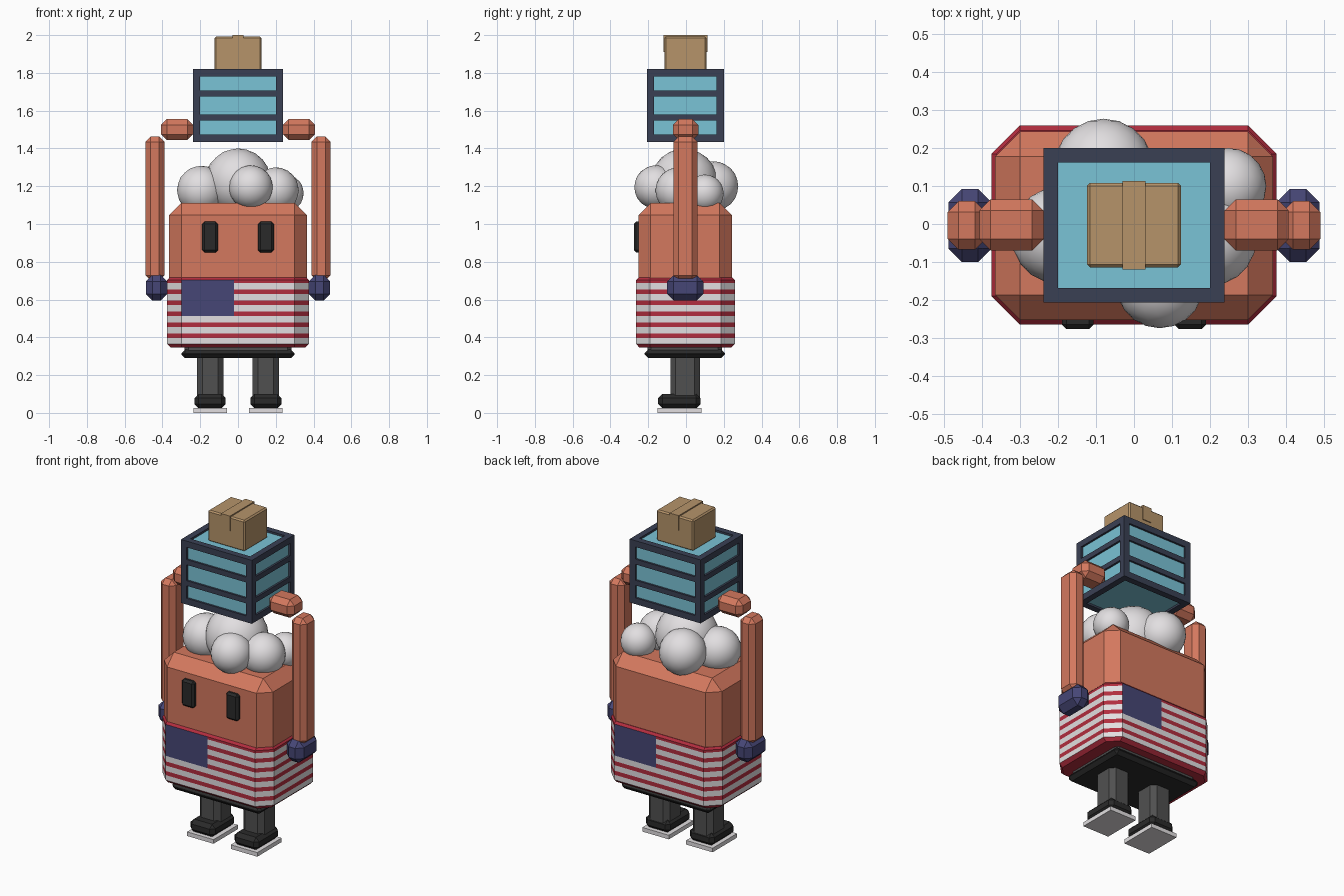
import bpy, bmesh

if "Cube" in bpy.data.objects:
    bpy.data.objects.remove(bpy.data.objects["Cube"])


def mat(name, r, g, b):
    m = bpy.data.materials.new(name)
    lin = [((c / 255 + 0.055) / 1.055) ** 2.4 for c in (r, g, b)]
    m.diffuse_color = (*lin, 1)
    m.use_nodes = True
    m.node_tree.nodes["Principled BSDF"].inputs["Base Color"].default_value = m.diffuse_color
    return m


SKIN = mat("terracotta", 212, 120, 94)
TEAL = mat("teal", 122, 195, 214)
FRAME = mat("slate", 58, 64, 84)
NAVY = mat("navy", 70, 70, 118)
RED = mat("red", 178, 45, 62)
WHITE = mat("white", 226, 223, 225)
TAN = mat("cardboard", 182, 148, 106)
BLACK = mat("black", 42, 42, 42)
GREY = mat("dark_grey", 80, 80, 80)


def finish(bm, name, *mats):
    bmesh.ops.recalc_face_normals(bm, faces=bm.faces[:])
    me = bpy.data.meshes.new(name)
    bm.to_mesh(me)
    bm.free()
    for m in mats:
        me.materials.append(m)
    ob = bpy.data.objects.new(name, me)
    bpy.context.collection.objects.link(ob)
    return ob


def add_box(bm, x, y, z):
    """Box between (min, max) pairs."""
    vs = bmesh.ops.create_cube(bm, size=1)["verts"]
    for v in vs:
        v.co = [a[0] if c < 0 else a[1] for c, a in zip(v.co, (x, y, z))]


def box(name, m, x, y, z, bevel=0.0):
    bm = bmesh.new()
    add_box(bm, x, y, z)
    if bevel:
        bmesh.ops.bevel(bm, geom=bm.edges[:], offset=bevel, segments=1,
                        affect='EDGES', profile=0.5)
    return finish(bm, name, m)


def pair(name, m, x, y, z, bevel=0.0):
    """The same box on both sides of the body."""
    box(name + "_right", m, x, y, z, bevel)
    box(name + "_left", m, (-x[1], -x[0]), y, z, bevel)


# Torso and eyes
box("torso", SKIN, (-0.365, 0.365), (-0.252, 0.243), (0.60, 1.112), 0.065)
pair("eye", BLACK, (0.106, 0.19), (-0.276, -0.23), (0.85, 1.012), 0.012)

# Striped shirt: stacked octagon rings, coloured by height and direction
rings = [(0.345, 0.02), (0.365, 0)]
for k in range(5):
    c = 0.408 + 0.0585 * k
    rings += [(c - 0.0125, 0), (c + 0.0125, 0)]
rings += [(0.688, 0), (0.703, 0), (0.716, 0.013)]
bm = bmesh.new()
loops = []
for z, inset in rings:
    X, Y, cx, cy = 0.375 - inset, 0.262 - inset, 0.30, 0.187
    pts = [(-cx, -Y), (-0.02, -Y), (cx, -Y), (X, -cy), (X, cy),
           (cx, Y), (0.02, Y), (-cx, Y), (-X, cy), (-X, -cy)]
    loops.append([bm.verts.new((x, y - 0.003, z)) for x, y in pts])
n = len(loops[0])
for i in range(len(loops) - 1):
    a, b = loops[i], loops[i + 1]
    for j in range(n):
        f = bm.faces.new((a[j], a[(j + 1) % n], b[(j + 1) % n], b[j]))
        f.material_index = 0 if i % 2 == 0 else 1
        if i == len(loops) - 2 or i == len(loops) - 3:
            f.material_index = 0
        # Canton panel on the front and back
        if j in (0, 5) and z and rings[i][0] > 0.51 and i < len(loops) - 2:
            f.material_index = 2
bm.faces.new(loops[0])
bm.faces.new(loops[-1])
finish(bm, "shirt", RED, WHITE, NAVY)

# Hips, legs and shoes
box("hips", GREY, (-0.282, 0.282), (-0.205, 0.19), (0.30, 0.40), 0.02)
box("hip_band", BLACK, (-0.30, 0.30), (-0.22, 0.207), (0.29, 0.335), 0.02)
pair("leg", GREY, (0.077, 0.217), (-0.083, 0.073), (0.05, 0.33), 0.028)
pair("shoe", BLACK, (0.065, 0.23), (-0.147, 0.076), (0.024, 0.10), 0.022)
pair("sole", WHITE, (0.058, 0.236), (-0.152, 0.082), (0.0, 0.025))

# Arms: navy cuffs, raised arms and hands holding the crate
pair("cuff", NAVY, (0.375, 0.488), (-0.10, 0.092), (0.595, 0.73), 0.035)
pair("arm", SKIN, (0.39, 0.49), (-0.067, 0.06), (0.70, 1.463), 0.028)
pair("hand", SKIN, (0.238, 0.407), (-0.07, 0.065), (1.445, 1.555), 0.03)

# Fluffy cloud of hair on the head: x, y, z, radius
puffs = [(0, -0.01, 1.225, 0.175), (-0.195, -0.03, 1.18, 0.128),
         (0.068, -0.158, 1.195, 0.116), (0.20, -0.04, 1.178, 0.122),
         (0.248, 0.10, 1.162, 0.1), (-0.08, 0.145, 1.20, 0.132)]
bm = bmesh.new()
for x, y, z, r in puffs:
    vs = bmesh.ops.create_icosphere(bm, subdivisions=3, radius=r)["verts"]
    bmesh.ops.translate(bm, verts=vs, vec=(x, y, z))
for f in bm.faces:
    f.smooth = True
finish(bm, "hair_puffs", WHITE)

# Crate: recessed teal core inside a slate frame with two slats per side
X, Y, Z, t, d = (-0.238, 0.238), (-0.207, 0.20), (1.435, 1.82), 0.038, 0.012
core = [(a[0] + d, a[1] - d) for a in (X, Y, Z)]
box("crate_panels", TEAL, *core)


def ends(a):
    return (a[0], a[0] + t), (a[1] - t, a[1])


bm = bmesh.new()
for ex in ends(X):
    for ey in ends(Y):
        add_box(bm, ex, ey, (Z[0] + t, Z[1] - t))
for ez in ends(Z):
    for ey in ends(Y):
        add_box(bm, X, ey, ez)
    for ex in ends(X):
        add_box(bm, ex, (Y[0] + t, Y[1] - t), ez)
for sz in ((1.549, 1.58), (1.676, 1.708)):
    for ey in ends(Y):
        add_box(bm, (X[0] + t, X[1] - t), ey, sz)
    for ex in ends(X):
        add_box(bm, ex, (Y[0] + t, Y[1] - t), sz)
finish(bm, "crate_frame", FRAME)

# Cardboard parcel with a strip over the top and down both ends
box("parcel", TAN, (-0.124, 0.124), (-0.114, 0.108), (1.805, 1.993), 0.008)
bm = bmesh.new()
add_box(bm, (-0.03, 0.03), (-0.12, 0.113), (1.985, 2.0))
for e in ((-0.12, -0.11), (0.103, 0.113)):
    add_box(bm, (-0.03, 0.03), e, (1.91, 1.99))
finish(bm, "parcel_strip", TAN)
